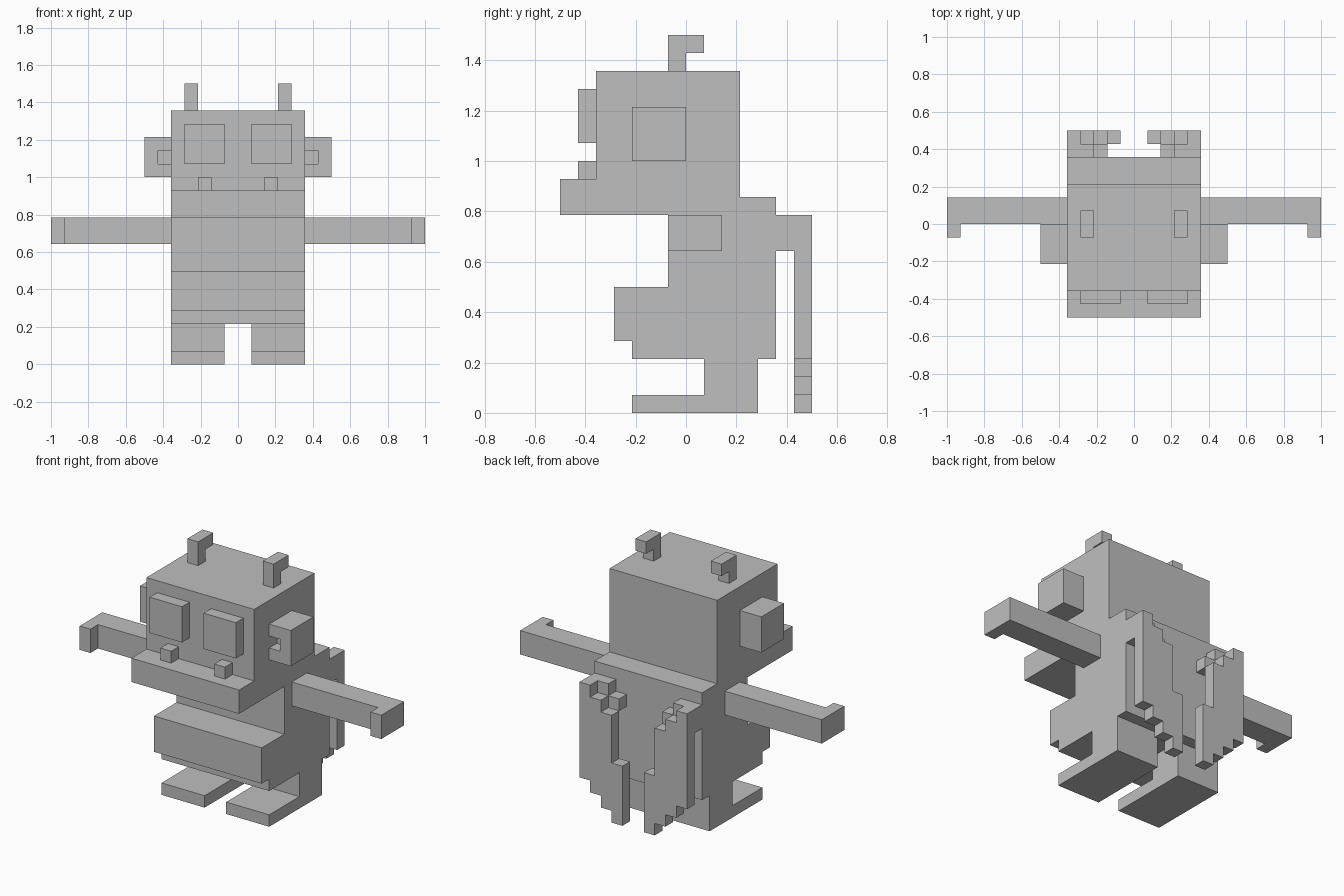
import bpy, bmesh
from mathutils import Vector

if "Cube" in bpy.data.objects:
    bpy.data.objects.remove(bpy.data.objects["Cube"])

U = 1 / 14  # one grid cell of the blocky design

stone = bpy.data.materials.new("plain_grey")
stone.diffuse_color = (0.52, 0.52, 0.52, 1)
stone.use_nodes = True
stone.node_tree.nodes["Principled BSDF"].inputs["Base Color"].default_value = stone.diffuse_color


def rect(a0, a1, b0, b1):
    return [(a0, b0), (a1, b0), (a1, b1), (a0, b1)]


def part(name, slabs, side=1):
    """Extrude flat outlines along an axis; each slab is (axis, outline, low, high)."""
    bm = bmesh.new()
    for axis, outline, low, high in slabs:
        def place(a, b, c):
            xyz = {"x": (c, a, b), "y": (a, c, b), "z": (a, b, c)}[axis]
            return Vector((xyz[0] * side, xyz[1], xyz[2])) * U
        face = bm.faces.new([bm.verts.new(place(a, b, low)) for a, b in outline])
        ext = bmesh.ops.extrude_face_region(bm, geom=[face], use_keep_orig=True)
        move = place(0, 0, high) - place(0, 0, low)
        for v in ext["geom"]:
            if isinstance(v, bmesh.types.BMVert):
                v.co += move
    bmesh.ops.recalc_face_normals(bm, faces=bm.faces)
    mesh = bpy.data.meshes.new(name)
    bm.to_mesh(mesh)
    bm.free()
    mesh.materials.append(stone)
    obj = bpy.data.objects.new(name, mesh)
    bpy.context.collection.objects.link(obj)
    return obj


# Head, jaw, torso and belly share one side profile (y, z)
part("head_and_body", [("x", [
    (-5, 19), (-5, 13), (-7, 13), (-7, 11), (-1, 11), (-1, 7), (-4, 7), (-4, 4),
    (-3, 4), (-3, 3), (5, 3), (5, 12), (3, 12), (3, 19)], -5, 5)])

for side, tag in ((1, "right"), (-1, "left")):
    # Leg with a long flat foot (y, z)
    part(f"leg_{tag}", [("x", [(-3, 0), (4, 0), (4, 3), (1, 3), (1, 1), (-3, 1)], 1, 5)], side)
    # Arm with a hooked hand (x, y)
    part(f"arm_{tag}", [("z", [(5, 0), (13, 0), (13, -1), (14, -1), (14, 2), (5, 2)], 9, 11)], side)
    # Ear with a notch at the front
    part(f"ear_{tag}", [
        ("y", [(5, 14), (7, 14), (7, 17), (5, 17), (5, 16), (6, 16), (6, 15), (5, 15)], -3, -2),
        ("y", rect(5, 7, 14, 17), -2, 0)], side)
    # Hooked horn (y, z)
    part(f"horn_{tag}", [("x", [(-1, 19), (0, 19), (0, 20), (1, 20), (1, 21), (-1, 21)], 3, 4)], side)
    # Raised eye and nostril
    part(f"eye_{tag}", [("y", rect(1, 4, 15, 18), -6, -5)], side)
    part(f"nostril_{tag}", [("y", rect(2, 3, 13, 14), -6, -5)], side)
    # Folded wing with stepped edges (x, z), and the joint holding it to the back
    part(f"wing_{tag}", [("y", [
        (5, 3), (5, 11), (4, 11), (4, 10), (3, 10), (3, 9), (2, 9), (2, 5), (1, 5),
        (1, 0), (2, 0), (2, 1), (3, 1), (3, 2), (4, 2), (4, 3)], 6, 7)], side)
    part(f"wing_joint_{tag}", [("y", [
        (2, 9), (5, 9), (5, 11), (3, 11), (3, 10), (2, 10)], 5, 6)], side)
